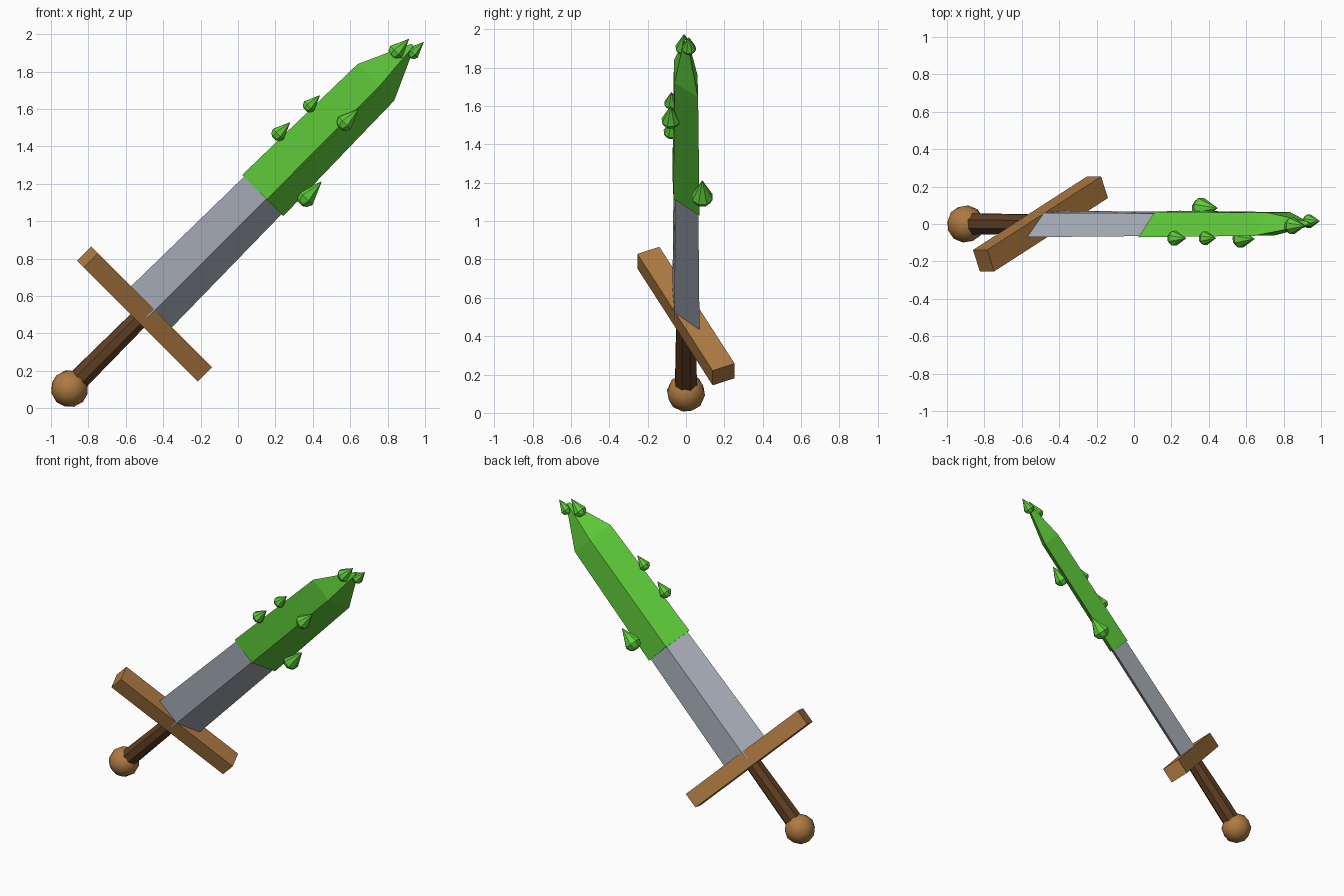
import bpy, bmesh, math
from mathutils import Matrix, Vector

cube = bpy.data.objects.get("Cube")
if cube:
    bpy.data.objects.remove(cube, do_unlink=True)


def material(name, rgb):
    linear = [((c / 255 + 0.055) / 1.055) ** 2.4 for c in rgb]
    mat = bpy.data.materials.new(name)
    mat.use_nodes = True
    mat.diffuse_color = (*linear, 1)
    mat.node_tree.nodes["Principled BSDF"].inputs["Base Color"].default_value = (*linear, 1)
    return mat


GREEN = material("slime green", (95, 203, 58))
STEEL = material("steel grey", (168, 174, 185))
WOOD = material("light wood", (174, 122, 66))
DARK_WOOD = material("dark wood", (96, 62, 34))

# Sword frame: local z runs to the tip, local x across the blade, local y out of the front
ROLL = math.radians(24.5)
AXIS = Vector((1, 0, 1)).normalized()
SIDE = (Vector((-1, 0, 1)).normalized() * math.cos(ROLL)
        + Vector((0, -1, 0)) * math.sin(ROLL))
NORMAL = AXIS.cross(SIDE)
FRAME = Matrix.Translation((-0.5, 0, 0.505)) @ Matrix((SIDE, NORMAL, AXIS)).transposed().to_4x4()


def finish(name, bm, mat, matrix=FRAME):
    bmesh.ops.recalc_face_normals(bm, faces=bm.faces)
    mesh = bpy.data.meshes.new(name)
    bm.to_mesh(mesh)
    bm.free()
    mesh.materials.append(mat)
    obj = bpy.data.objects.new(name, mesh)
    bpy.context.collection.objects.link(obj)
    obj.matrix_world = matrix
    return obj


def loft(name, sections, sides, mat, matrix=FRAME):
    """Closed solid through rings given as (height, x radius, y radius)."""
    bm = bmesh.new()
    rings = []
    for z, rx, ry in sections:
        angles = [math.tau * i / sides for i in range(sides)]
        rings.append([bm.verts.new((rx * math.cos(a), ry * math.sin(a), z)) for a in angles])
    for low, high in zip(rings, rings[1:]):
        for i in range(sides):
            j = (i + 1) % sides
            bm.faces.new((low[i], low[j], high[j], high[i]))
    bm.faces.new(rings[0][::-1])
    bm.faces.new(rings[-1])
    return finish(name, bm, mat, matrix)


# Blade with a diamond section, and its green coating
loft("blade", [(0.0, 0.171, 0.066), (0.95, 0.155, 0.062)], 4, STEEL)
loft("blade_coating", [(0.895, 0.171, 0.072), (1.75, 0.152, 0.066), (2.03, 0.013, 0.012)], 4, GREEN)

# Crossguard
bm = bmesh.new()
bmesh.ops.create_cube(bm, size=2, matrix=Matrix.Diagonal((0.473, 0.063, 0.054, 1)))
finish("crossguard", bm, WOOD)

# Grip
loft("grip", [(-0.56, 0.062, 0.062), (0.0, 0.054, 0.054)], 8, DARK_WOOD)

# Pommel
bm = bmesh.new()
bmesh.ops.create_icosphere(bm, subdivisions=2, radius=0.101,
                           matrix=Matrix.Translation((0, 0, -0.566)))
pommel = finish("pommel", bm, WOOD)
bpy.ops.object.select_all(action="DESELECT")
pommel.select_set(True)
bpy.context.view_layer.objects.active = pommel
bpy.ops.object.shade_smooth_by_angle(angle=math.radians(30))

# Drops on the coating, each a teardrop pointing to the tip: position, radius
DROPS = [
    ((0.36, 0.085, 1.125), 0.058),
    ((0.57, -0.08, 1.525), 0.050),
    ((0.38, -0.076, 1.615), 0.039),
    ((0.215, -0.076, 1.465), 0.043),
    ((0.845, -0.01, 1.905), 0.047),
    ((0.935, 0.015, 1.9), 0.039),
]
TEARDROP = [(-0.75, 0.35), (-0.5, 0.75), (0, 1), (2.1, 0.02)]
for number, (place, r) in enumerate(DROPS, 1):
    matrix = Matrix.Translation(place) @ FRAME.to_3x3().to_4x4()
    loft(f"drop_{number}", [(z * r, s * r, s * r) for z, s in TEARDROP], 8, GREEN, matrix)
